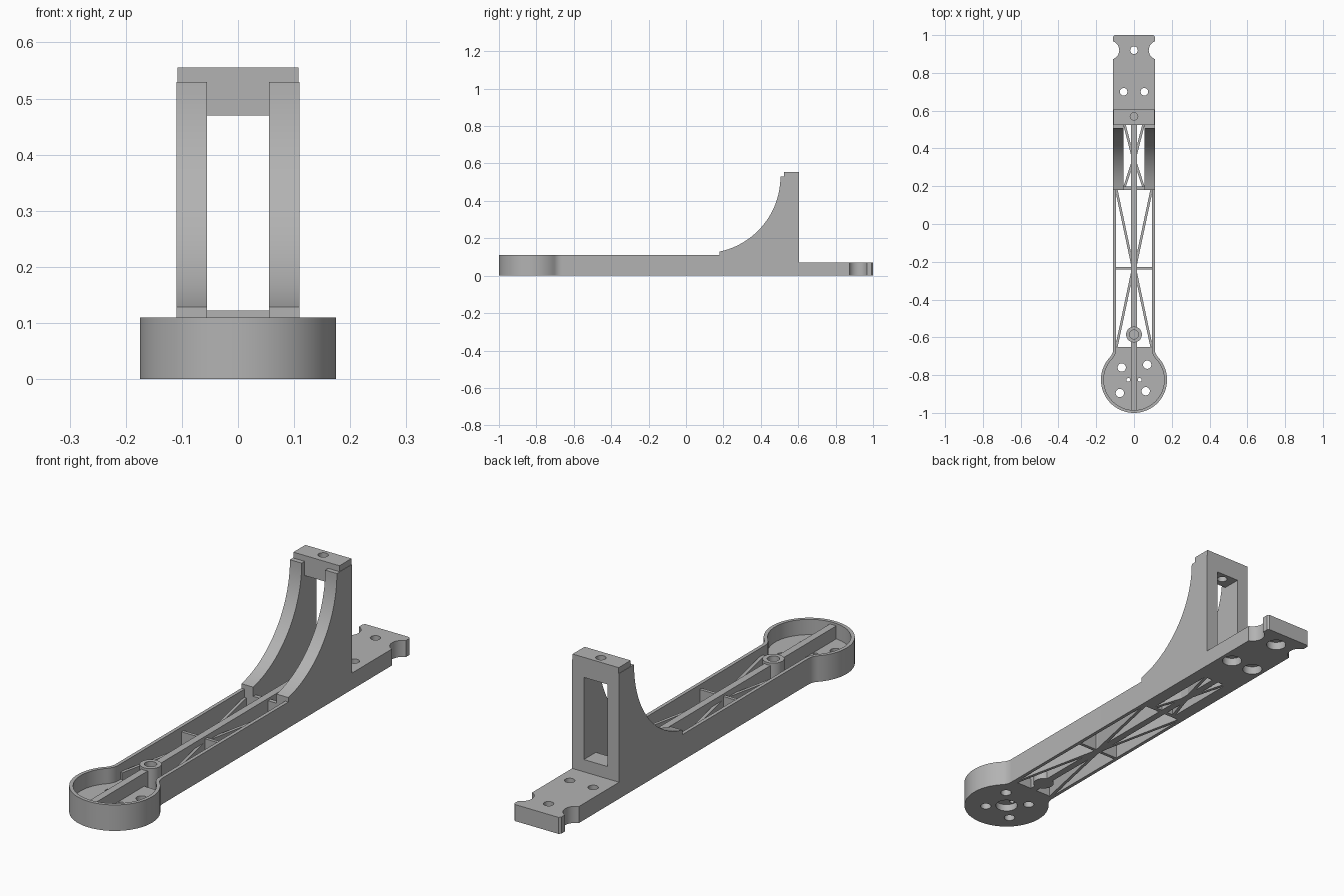
import bpy, bmesh
from math import sin, cos, pi, sqrt, atan2, radians
from mathutils import Matrix, Vector

if "Cube" in bpy.data.objects:
    bpy.data.objects.remove(bpy.data.objects["Cube"], do_unlink=True)

grey = bpy.data.materials.new("matte_grey")
grey.use_nodes = True
GREY = (0.45, 0.45, 0.45, 1)
grey.diffuse_color = GREY
grey.node_tree.nodes["Principled BSDF"].inputs["Base Color"].default_value = GREY

CUP_Y = -0.825      # motor cup centre
HALF = 0.11         # half width of the arm
WALL = 0.015
ARM_H = 0.11
FLOOR_H = 0.045
OPEN = 0.055        # half width between the rails
RAIL_Y, TOWER_Y, BACK_Y = 0.18, 0.525, 0.605


def finish(name, bm):
    bmesh.ops.recalc_face_normals(bm, faces=bm.faces)
    mesh = bpy.data.meshes.new(name)
    bm.to_mesh(mesh)
    bm.free()
    mesh.materials.append(grey)
    ob = bpy.data.objects.new(name, mesh)
    bpy.context.collection.objects.link(ob)
    return ob


def prism(name, points, low, high, axis="z"):
    """Extrude a profile: (x, y) along z, or (y, z) along x."""
    bm = bmesh.new()
    place = (lambda a, b: (a, b, low)) if axis == "z" else (lambda a, b: (low, a, b))
    face = bm.faces.new([bm.verts.new(place(a, b)) for a, b in points])
    out = bmesh.ops.extrude_face_region(bm, geom=[face])
    step = Vector((0, 0, high - low)) if axis == "z" else Vector((high - low, 0, 0))
    bmesh.ops.translate(bm, vec=step, verts=[v for v in out["geom"] if isinstance(v, bmesh.types.BMVert)])
    return finish(name, bm)


def box(name, x0, x1, y0, y1, z0, z1):
    return prism(name, [(x0, y0), (x1, y0), (x1, y1), (x0, y1)], z0, z1)


def strut(name, a, b, width, z0, z1):
    a, b = Vector(a), Vector(b)
    side = (b - a).orthogonal().normalized() * width / 2
    return prism(name, [a + side, b + side, b - side, a - side], z0, z1)


def drill(ob, spots, radius, z0, z1):
    """Cut vertical round holes at the given spots."""
    bm = bmesh.new()
    for x, y in spots:
        bmesh.ops.create_cone(bm, cap_ends=True, segments=32, radius1=radius, radius2=radius,
                              depth=z1 - z0, matrix=Matrix.Translation((x, y, (z0 + z1) / 2)))
    cutter = finish("hole_cutter", bm)
    cutter.hide_render = True
    mod = ob.modifiers.new("holes", "BOOLEAN")
    mod.operation, mod.solver, mod.object = "DIFFERENCE", "EXACT", cutter
    bpy.context.view_layer.objects.active = ob
    bpy.ops.object.modifier_apply(modifier=mod.name)
    bpy.data.objects.remove(cutter, do_unlink=True)


def outline(inset, y_end):
    """Keyhole outline: straight sides, flared neck and round cup."""
    r, w, f = 0.175 - inset, HALF - inset, 0.06 + inset
    fx = w + f
    fy = sqrt((r + f) ** 2 - fx ** 2)
    turn = atan2(fy, fx)
    half = [(w, y_end)]
    half += [(fx - f * cos(turn * i / 8), CUP_Y + fy - f * sin(turn * i / 8)) for i in range(9)]
    sweep = turn + pi / 2
    half += [(r * cos(turn - sweep * i / 32), CUP_Y + r * sin(turn - sweep * i / 32)) for i in range(1, 33)]
    return half + [(-x, y) for x, y in reversed(half[:-1])]


# Outer wall, running around the cup and along both sides
prism("outer_wall", outline(0, RAIL_Y) + outline(WALL, RAIL_Y)[::-1], 0, ARM_H)

# Cup floor with screw holes and a shaft recess underneath
floor = prism("cup_floor", outline(WALL / 2, -0.65), 0, FLOOR_H)
drill(floor, [(-0.065, -0.76), (0.07, -0.745), (0.062, -0.885), (-0.075, -0.895)], 0.022, -0.1, 0.2)
drill(floor, [(0, CUP_Y)], 0.045, -0.1, 0.03)
drill(floor, [(-0.03, CUP_Y), (0.03, CUP_Y)], 0.01, -0.1, 0.2)

# Centre rib and screw post
box("cup_rib", -0.015, 0.015, -0.99, -0.65, 0.04, 0.1)
rib = box("centre_rib", -0.015, 0.015, -0.65, TOWER_Y, 0, 0.1)
ring = [(0.042 * cos(pi * i / 16), -0.585 + 0.042 * sin(pi * i / 16)) for i in range(32)]
post = prism("screw_post", ring, 0, ARM_H)
for part in (rib, post):
    drill(part, [(0, -0.585)], 0.024, 0.05, 0.2)

# Cross bars
box("middle_cross_bar", -0.1, 0.1, -0.242, -0.228, 0, 0.09)
box("rail_cross_bar", -0.1, 0.1, RAIL_Y, RAIL_Y + 0.018, 0, 0.09)

# Curved rail profile
R, CZ = 0.41, 0.53
start = pi / 2 - atan2(0.085, sqrt(R * R - 0.085 ** 2))
rail = [(RAIL_Y, 0)]
rail += [(0.095 + R * cos(start * (1 - i / 24)), CZ - R * sin(start * (1 - i / 24))) for i in range(25)]
rail += [(BACK_Y, CZ), (BACK_Y, 0)]

# Mirrored parts: rails and diagonal struts
for side, s in (("left", 1), ("right", -1)):
    prism(side + "_rail", rail, s * OPEN, s * HALF, axis="x")
    for label, a, b in (
        ("front", (s * 0.093, -0.65), (s * 0.008, -0.25)),
        ("middle", (s * 0.008, -0.22), (s * 0.093, RAIL_Y)),
        ("rear", (s * 0.052, RAIL_Y + 0.01), (s * 0.01, 0.32)),
        ("tower", (s * 0.01, 0.37), (s * 0.05, TOWER_Y)),
    ):
        strut(f"{side}_{label}_strut", a, b, 0.013, 0, 0.075)

# Tower: sill, header and top cap
box("tower_sill", -OPEN, OPEN, TOWER_Y, BACK_Y, 0, 0.122)
header = box("tower_header", -OPEN, OPEN, TOWER_Y, BACK_Y, 0.47, CZ)
cap = box("tower_cap", -0.108, 0.108, TOWER_Y, BACK_Y, CZ, 0.555)
for part in (header, cap):
    drill(part, [(0, 0.57)], 0.02, 0.4, 0.7)

# Mounting plate with side notches and counterbored holes
c = 0.008
plate = prism("mounting_plate", [(-HALF, BACK_Y), (HALF, BACK_Y), (HALF, 1 - c), (HALF - c, 1),
                                 (c - HALF, 1), (-HALF, 1 - c)], 0, 0.07)
screws = [(0, 0.92), (-OPEN, 0.7), (OPEN, 0.7)]
drill(plate, [(-0.128, 0.92), (0.128, 0.92)], 0.05, -0.1, 0.2)
drill(plate, screws, 0.02, -0.1, 0.2)
drill(plate, screws, 0.04, -0.1, 0.035)

# Smooth the curved walls, keep edges sharp
bpy.ops.object.select_all(action="DESELECT")
for ob in bpy.context.collection.objects:
    if ob.type == "MESH" and grey.name in ob.data.materials:
        ob.select_set(True)
        bpy.context.view_layer.objects.active = ob
bpy.ops.object.shade_smooth_by_angle(angle=radians(30))
